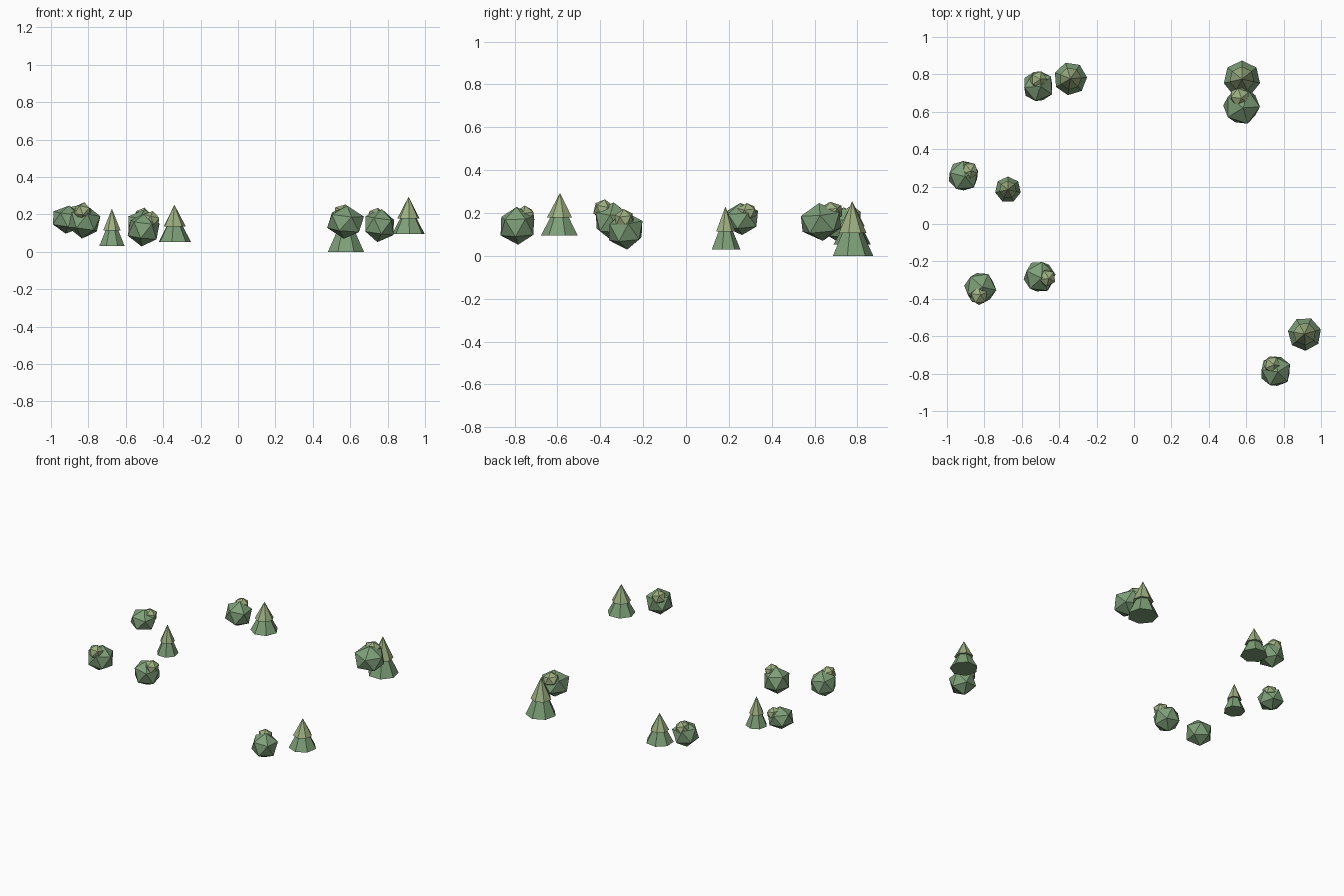
import bpy, math


def material(name, rgb):
    m = bpy.data.materials.new(name)
    m.diffuse_color = (*rgb, 1)
    return m


DARK = material("leaf_green", (0.21, 0.35, 0.19))
LIGHT = material("light_leaf_green", (0.34, 0.43, 0.22))


def finish(name, mat):
    ob = bpy.context.object
    ob.name = name
    ob.data.materials.append(mat)
    return ob


def cone(name, x, y, z, r, h, turn, mat):
    bpy.ops.mesh.primitive_cone_add(vertices=7, radius1=r, radius2=0, depth=h,
                                    location=(x, y, z + h / 2), rotation=(0, 0, turn))
    finish(name, mat)


def ball(name, loc, r, squash, rot, mat):
    bpy.ops.mesh.primitive_ico_sphere_add(subdivisions=1, radius=r, location=loc, rotation=rot)
    finish(name, mat).scale = (1, 1, squash)


# Two-tier conifers: x, y, base height, radius, total height, turn
conifers = [
    (-0.34, 0.777, 0.053, 0.089, 0.198, 0.3),
    (-0.674, 0.184, 0.030, 0.070, 0.200, 0.9),
    (0.577, 0.775, 0.000, 0.099, 0.255, 0.0),
    (0.912, -0.588, 0.094, 0.090, 0.200, 0.5),
]
for i, (x, y, z, r, h, t) in enumerate(conifers, 1):
    cone(f"conifer_{i}_skirt", x, y, z, r, h * 0.85, t, DARK)
    cone(f"conifer_{i}_crown", x, y, z + h * 0.42, r * 0.68, h * 0.58, t, LIGHT)

# Rounded bushes: main centre, radius, squash, turn, then top clump centre and radius
bushes = [
    ((-0.912, 0.258, 0.172), 0.090, 0.84, 0.4, (-0.880, 0.285, 0.205), 0.050),
    ((-0.822, -0.342, 0.160), 0.092, 0.98, 1.1, (-0.830, -0.385, 0.215), 0.051),
    ((-0.505, -0.282, 0.118), 0.092, 0.98, 0.2, (-0.465, -0.288, 0.170), 0.050),
    ((-0.512, 0.737, 0.138), 0.091, 0.98, 0.7, (-0.512, 0.772, 0.188), 0.050),
    ((0.575, 0.630, 0.158), 0.106, 0.84, 0.0, (0.565, 0.678, 0.205), 0.058),
    ((0.757, -0.787, 0.140), 0.091, 0.98, 0.5, (0.737, -0.752, 0.187), 0.050),
]
for i, (c, r, s, t, c2, r2) in enumerate(bushes, 1):
    ball(f"bush_{i}_body", c, r, s, (0.1, 0.1, t), DARK)
    ball(f"bush_{i}_top_clump", c2, r2, s, (0.2, 0.1, t + 0.6), LIGHT)
